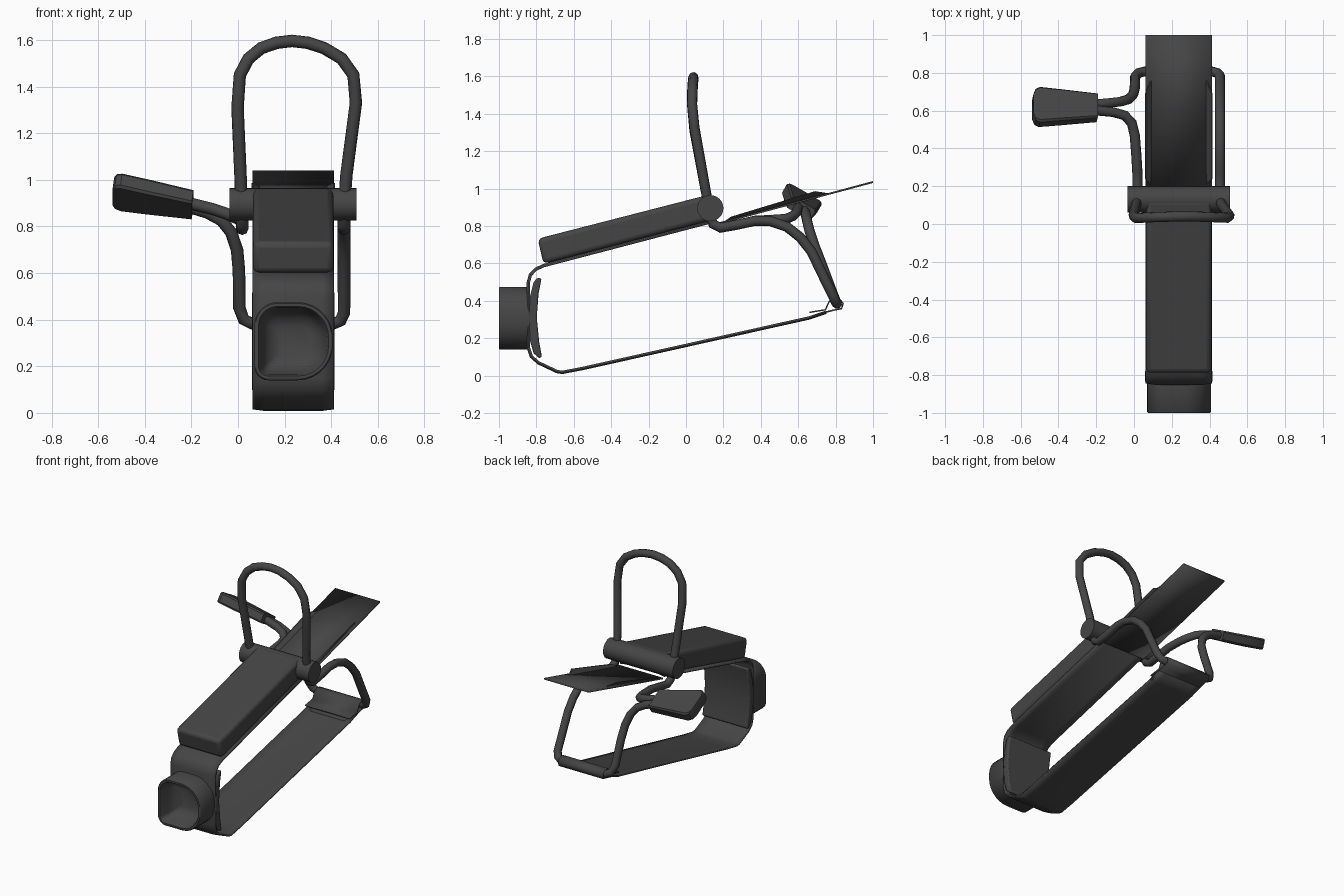
import bpy, bmesh, math
from mathutils import Vector

if "Cube" in bpy.data.objects:
    bpy.data.objects.remove(bpy.data.objects["Cube"])

CX, W = 0.237, 0.35          # body centre and width in x
mat = bpy.data.materials.new("dark_metal")
mat.diffuse_color = (0.06, 0.06, 0.06, 1)
mat.use_nodes = True
mat.node_tree.nodes["Principled BSDF"].inputs["Base Color"].default_value = mat.diffuse_color


def finish(ob, angle=35):
    ob.data.materials.append(mat)
    bpy.ops.object.select_all(action='DESELECT')
    ob.select_set(True)
    bpy.context.view_layer.objects.active = ob
    bpy.ops.object.shade_smooth_by_angle(angle=math.radians(angle))
    return ob


def from_bm(name, bm, bevel=0, segs=3, angle=35):
    bmesh.ops.recalc_face_normals(bm, faces=bm.faces[:])
    me = bpy.data.meshes.new(name)
    bm.to_mesh(me)
    bm.free()
    ob = bpy.data.objects.new(name, me)
    bpy.context.collection.objects.link(ob)
    if bevel:
        m = ob.modifiers.new("bevel", 'BEVEL')
        m.width, m.segments = bevel, segs
        m.limit_method, m.angle_limit = 'ANGLE', math.radians(50)
    return finish(ob, angle)


def loft(name, rings, **kw):
    """Closed solid through a list of equal-length rings."""
    bm = bmesh.new()
    vs = [[bm.verts.new(p) for p in r] for r in rings]
    n = len(vs[0])
    for a, b in zip(vs, vs[1:]):
        for i in range(n):
            bm.faces.new((a[i], a[(i + 1) % n], b[(i + 1) % n], b[i]))
    bm.faces.new(vs[0])
    bm.faces.new(vs[-1])
    return from_bm(name, bm, **kw)


def extrude_x(name, prof, width, **kw):
    return loft(name, [[(CX + s * width / 2, y, z) for y, z in prof] for s in (-1, 1)], **kw)


def sheet(name, path, section, thick):
    """Sweep an (x, normal offset) section along a yz path, then thicken."""
    bm = bmesh.new()
    pts = [Vector(p) for p in path]
    rows = []
    for i, p in enumerate(pts):
        t = (pts[min(i + 1, len(pts) - 1)] - pts[max(i - 1, 0)]).normalized()
        nrm = Vector((-t.y, t.x))
        rows.append([bm.verts.new((CX + x, p.x + nrm.x * o, p.y + nrm.y * o)) for x, o in section])
    for a, b in zip(rows, rows[1:]):
        for i in range(len(section) - 1):
            bm.faces.new((a[i], a[i + 1], b[i + 1], b[i]))
    ob = from_bm(name, bm)
    m = ob.modifiers.new("thickness", 'SOLIDIFY')
    m.thickness, m.offset = thick, 0
    return ob


def wire(name, pts, r=0.027):
    cu = bpy.data.curves.new(name, 'CURVE')
    cu.dimensions = '3D'
    cu.bevel_depth, cu.bevel_resolution, cu.use_fill_caps = r, 2, True
    sp = cu.splines.new('POLY')
    sp.points.add(len(pts) - 1)
    for q, p in zip(sp.points, pts):
        q.co = (*p, 1)
    ob = bpy.data.objects.new(name, cu)
    bpy.context.collection.objects.link(ob)
    bpy.ops.object.select_all(action='DESELECT')
    ob.select_set(True)
    bpy.context.view_layer.objects.active = ob
    bpy.ops.object.convert(target='MESH')
    return finish(bpy.context.object, 50)


# Bent strap forming the frame, rear end curled round the wire
h = W / 2
sheet("frame_strap",
      [(0.75, 0.335), (0.66, 0.305), (-0.55, 0.035), (-0.66, 0.014), (-0.69, 0.018), (-0.79, 0.065),
       (-0.83, 0.10), (-0.846, 0.15), (-0.846, 0.50), (-0.835, 0.54), (-0.805, 0.572),
       (-0.76, 0.592), (0.15, 0.83)],
      [(-h, -0.007), (-h + 0.05, 0), (h - 0.05, 0), (h, -0.007)], 0.011)
sheet("rear_clip",
      [(0.66, 0.338), (0.745, 0.352), (0.765, 0.395), (0.79, 0.412), (0.825, 0.405), (0.84, 0.385),
       (0.832, 0.358), (0.79, 0.35), (0.73, 0.335), (0.66, 0.308)],
      [(-h, 0), (h, 0)], 0.008)

# Upper housing
extrude_x("upper_housing", [(-0.762, 0.597), (0.15, 0.835), (0.125, 0.968), (-0.793, 0.732)],
          0.345, bevel=0.025)

# Hinge barrel
ring = [(0.13 + 0.07 * math.cos(a), 0.895 + 0.07 * math.sin(a))
        for a in (2 * math.pi * i / 24 for i in range(24))]
extrude_x("hinge_barrel", ring, 0.545)

# Tail plate with upturned side flanges
slope = 0.268
def zt(y): return 1.035 + slope * (y - 1.0)
sheet("tail_plate", [(0.17, zt(0.17)), (0.65, zt(0.65)), (1.0, zt(1.0))],
      [(-h, 0), (h, 0)], 0.01)
for side, s in (("left", -1), ("right", 1)):
    prof = [(0.2, 0.0), (0.24, 0.018), (0.69, 0.034), (0.77, 0.0)]
    loft(f"tail_flange_{side}",
         [[(CX + s * (h - 0.035 + d * (1 if o else 0) + e), y, zt(y) + o) for y, o in prof]
          for d, e in ((0.033, 0), (0.033, 0.006))])

# Eyepiece cup: rounded outline, rounder on the right, hollowed from the front
def cup_outline(inset, y):
    pts = []
    x0, x1, z0, z1 = 0.07 + inset, 0.407 - inset, 0.14 + inset, 0.475 - inset
    for sx, sz, r, a0 in ((1, 1, 0.15, 0), (-1, 1, 0.10, 90), (-1, -1, 0.06, 180), (1, -1, 0.15, 270)):
        r = max(r - inset, 0.02)
        cx = x1 - r if sx > 0 else x0 + r
        cz = z1 - r if sz > 0 else z0 + r
        for k in range(8):
            a = math.radians(a0 + k * 90 / 7)
            pts.append((cx + r * math.cos(a), y, cz + r * math.sin(a)))
    return pts
loft("eyepiece_cup", [cup_outline(i, y) for i, y in
     ((0, -0.845), (0, -0.995), (0.005, -1.0), (0.018, -1.0), (0.024, -0.99),
      (0.035, -0.93), (0.06, -0.89), (0.10, -0.87))], angle=45)

# Concave pad behind the cup
extrude_x("inner_pad",
          [(-0.772, 0.52), (-0.795, 0.522), (-0.815, 0.50), (-0.835, 0.42), (-0.842, 0.31), (-0.835, 0.19),
           (-0.815, 0.12), (-0.785, 0.092), (-0.77, 0.10), (-0.785, 0.18), (-0.798, 0.31), (-0.788, 0.44)],
          0.355, bevel=0.008, segs=2)

# Upright wire loop
loop = [(0.015, 0.125, 0.88), (0.012, 0.105, 0.99), (-0.002, 0.045, 1.31), (0.008, 0.032, 1.45),
        (0.045, 0.033, 1.52), (0.10, 0.036, 1.565), (0.165, 0.038, 1.588), (0.232, 0.04, 1.596),
        (0.30, 0.04, 1.588), (0.37, 0.038, 1.565), (0.445, 0.035, 1.52), (0.495, 0.033, 1.45),
        (0.506, 0.045, 1.33), (0.465, 0.10, 1.02), (0.455, 0.125, 0.88)]
wire("wire_loop", loop)

# Trigger wire: hinge, right arm, rear cross bar, then up the left to the paddle
arm = [(0.13, 0.86), (0.145, 0.81), (0.185, 0.79), (0.27, 0.806), (0.37, 0.828), (0.45, 0.826)]
wire("right_wire", [(0.455, y, z) for y, z in arm + [(0.54, 0.795), (0.61, 0.74), (0.67, 0.665),
      (0.74, 0.52), (0.785, 0.43)]] +
     [(0.44, 0.80, 0.395), (0.41, 0.808, 0.383), (0.06, 0.808, 0.383), (0.025, 0.80, 0.40),
      (0.006, 0.78, 0.45), (0.004, 0.72, 0.61), (-0.004, 0.685, 0.70), (-0.03, 0.66, 0.775),
      (-0.07, 0.648, 0.825), (-0.13, 0.641, 0.858), (-0.25, 0.63, 0.895)])
wire("left_wire", [(0.018, y, z) for y, z in arm[:4]] +
     [(0.012, 0.37, 0.828), (0.004, 0.47, 0.833), (-0.012, 0.535, 0.838), (-0.05, 0.575, 0.855),
      (-0.11, 0.592, 0.875), (-0.25, 0.605, 0.91)])

# Flat thumb paddle
start, end = Vector((-0.195, 0.615, 0.893)), Vector((-0.535, 0.62, 0.952))
wdir, ndir = Vector((0, 0.866, -0.5)), Vector((0.12, 0.49, 0.86))
rings = []
for t, hw, ht in ((0, 0.074, 0.034), (0.55, 0.095, 0.037), (0.9, 0.108, 0.037), (0.97, 0.095, 0.036),
                  (1.0, 0.065, 0.035)):
    c = start.lerp(end, t)
    rings.append([c + wdir * hw * a + ndir * ht * b for a, b in
                  ((1, 0.7), (0.9, 1), (-0.9, 1), (-1, 0.7), (-1, -0.7), (-0.9, -1), (0.9, -1), (1, -0.7))])
loft("thumb_paddle", rings)
